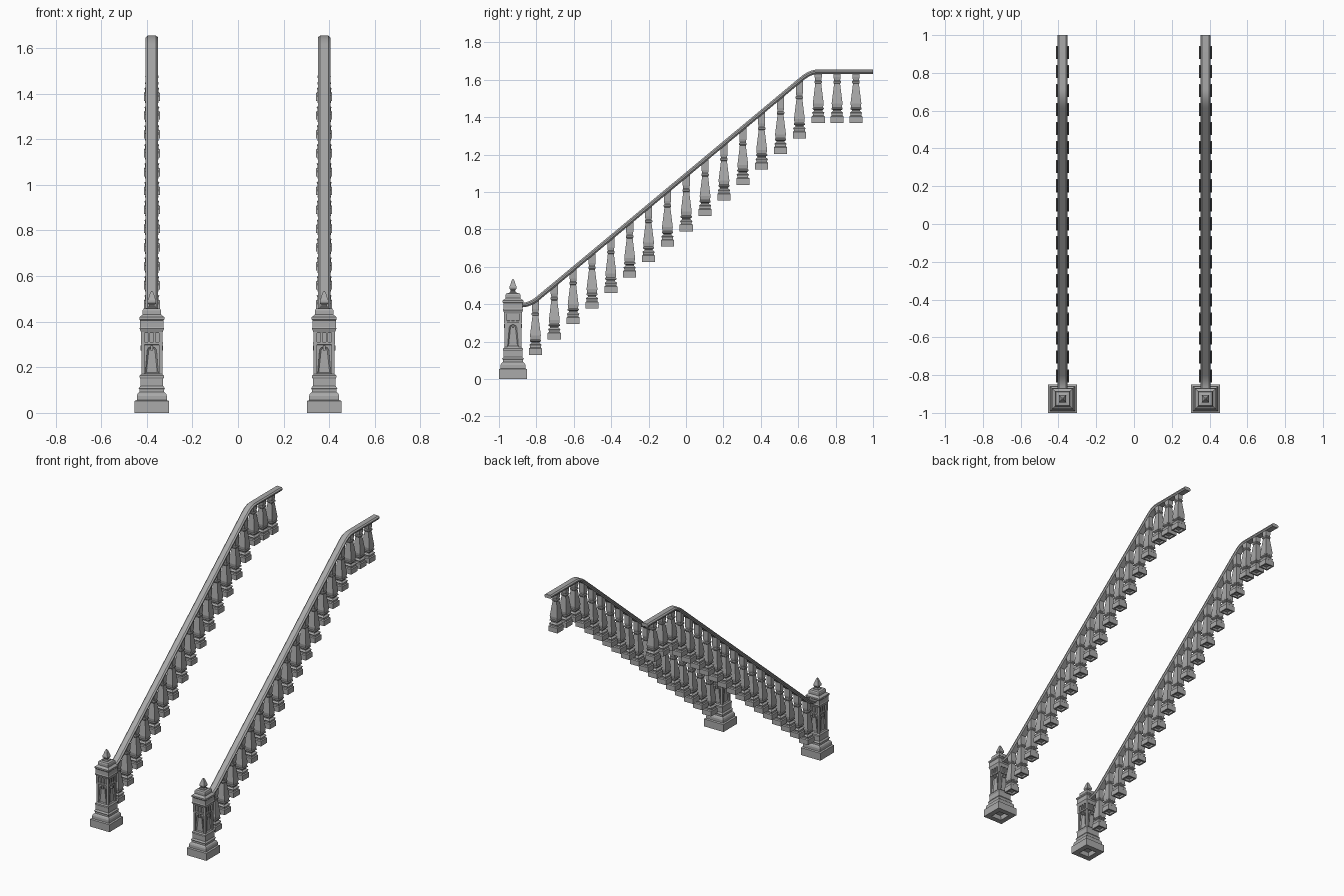
import bpy, bmesh, math
from mathutils import Matrix, Vector

cube = bpy.data.objects.get("Cube")
if cube:
    bpy.data.objects.remove(cube)

SIDE_X = 0.378      # distance of each railing from the middle
POST_Y = -0.925
LOW_Z, HIGH_Z = 0.395, 1.643
LOW_Y, HIGH_Y = -0.835, 0.665

stone = bpy.data.materials.new("grey stone")
stone.use_nodes = True
grey = (0.4, 0.4, 0.4, 1)
stone.diffuse_color = grey
stone.node_tree.nodes["Principled BSDF"].inputs["Base Color"].default_value = grey


def finish(name, bm, smooth=False):
    """Turn a bmesh into an object mirrored to the other railing."""
    bmesh.ops.recalc_face_normals(bm, faces=bm.faces[:])
    mesh = bpy.data.meshes.new(name)
    bm.to_mesh(mesh)
    bm.free()
    mesh.materials.append(stone)
    ob = bpy.data.objects.new(name, mesh)
    bpy.context.collection.objects.link(ob)
    mirror = ob.modifiers.new("Other side", 'MIRROR')
    mirror.use_axis[0] = True
    mirror.use_mirror_merge = False
    if smooth:
        bpy.ops.object.select_all(action='DESELECT')
        ob.select_set(True)
        bpy.context.view_layer.objects.active = ob
        bpy.ops.object.shade_smooth_by_angle(angle=math.radians(30))
    return ob


def skin(bm, rings):
    """Bridge successive vertex rings and cap both ends."""
    n = len(rings[0])
    for a, b in zip(rings, rings[1:]):
        for i in range(n):
            j = (i + 1) % n
            bm.faces.new((a[i], a[j], b[j], b[i]))
    bm.faces.new(rings[0])
    bm.faces.new(rings[-1])


def square_turning(bm, profile, y, z=0.0, x=SIDE_X):
    """Square-plan moulding from (half width, height) pairs; returns the top ring."""
    rings = []
    for h, level in profile:
        rings.append([bm.verts.new((x + sx * h, y + sy * h, z + level))
                      for sx, sy in ((-1, -1), (1, -1), (1, 1), (-1, 1))])
    skin(bm, rings)
    return rings[-1]


def box(bm, center, size, turn=Matrix()):
    mat = turn @ Matrix.Translation(center) @ Matrix.Diagonal((*size, 1))
    bmesh.ops.create_cube(bm, size=1, matrix=mat)


def bend(a, corner, b, steps=8):
    a, corner, b = Vector(a), Vector(corner), Vector(b)
    return [a * (1 - t) ** 2 + corner * 2 * t * (1 - t) + b * t * t
            for t in (i / steps for i in range(steps + 1))]


# Handrail path in the y-z plane
slope = (HIGH_Z - LOW_Z) / (HIGH_Y - LOW_Y)
reach = 0.045
path = bend((LOW_Y - reach, LOW_Z), (LOW_Y, LOW_Z),
            (LOW_Y + reach, LOW_Z + reach * slope))
path += bend((HIGH_Y - reach, HIGH_Z - reach * slope), (HIGH_Y, HIGH_Z),
             (HIGH_Y + reach, HIGH_Z))
path.append(Vector((1.0, HIGH_Z)))


def rail_height(y):
    for a, b in zip(path, path[1:]):
        if a.x <= y <= b.x:
            return a.y + (b.y - a.y) * (y - a.x) / (b.x - a.x)
    return LOW_Z


# Handrail swept along the path
section = [(-0.018, 0.012), (-0.027, 0.004), (-0.027, -0.004), (-0.02, -0.012)]
section += [(-x, n) for x, n in reversed(section)]
bm = bmesh.new()
rings = []
for i, p in enumerate(path):
    d = (path[min(i + 1, len(path) - 1)] - path[max(i - 1, 0)]).normalized()
    rings.append([bm.verts.new((SIDE_X + x, p.x - d.y * n, p.y + d.x * n))
                  for x, n in section])
skin(bm, rings)
finish("handrail", bm, smooth=True)

# Balusters, one per step, with tops cut to follow the rail
baluster = [(0.02, 0.012), (0.024, 0), (0.035, 0), (0.035, 0.035), (0.029, 0.04),
            (0.029, 0.047), (0.033, 0.055), (0.022, 0.064), (0.022, 0.069),
            (0.03, 0.074), (0.03, 0.08), (0.026, 0.084), (0.029, 0.105),
            (0.016, 0.21), (0.02, 0.215), (0.02, 0.223), (0.016, 0.228),
            (0.019, 0.245), (0.019, 0.25)]
bm = bmesh.new()
for i in range(18):
    y = -0.805 + 0.1008 * i
    top = square_turning(bm, baluster, y, 0.128 + 0.0827 * min(i, 15))
    for v in top:
        v.co.z = rail_height(v.co.y) - 0.006
finish("balusters", bm)

# Newel post: stepped base, shaft core and frieze
bm = bmesh.new()
square_turning(bm, [(0.035, 0.03), (0.04, 0), (0.076, 0), (0.076, 0.052),
                    (0.066, 0.056), (0.066, 0.075), (0.062, 0.085), (0.054, 0.092),
                    (0.054, 0.102), (0.058, 0.108), (0.05, 0.118), (0.05, 0.15),
                    (0.053, 0.155), (0.053, 0.163), (0.046, 0.17)], POST_Y)
finish("newel_base", bm)

bm = bmesh.new()
square_turning(bm, [(0.038, 0.165), (0.038, 0.365)], POST_Y)
square_turning(bm, [(0.038, 0.298), (0.048, 0.3), (0.048, 0.31), (0.038, 0.312)], POST_Y)
finish("newel_shaft", bm)

# Newel cap and its bud-shaped finial
bm = bmesh.new()
square_turning(bm, [(0.046, 0.35), (0.05, 0.36), (0.054, 0.37), (0.051, 0.376),
                    (0.051, 0.405), (0.055, 0.41), (0.055, 0.42), (0.044, 0.428),
                    (0.04, 0.432), (0.04, 0.45), (0.036, 0.457), (0.02, 0.46)], POST_Y)
finish("newel_cap", bm)

bm = bmesh.new()
square_turning(bm, [(0.02, 0.455), (0.02, 0.464), (0.012, 0.468), (0.012, 0.474),
                    (0.019, 0.482), (0.019, 0.492), (0.013, 0.508),
                    (0.009, 0.522), (0.003, 0.535)], POST_Y)
finish("newel_finial", bm)

# Corner pilasters, frieze blocks and arched panels on each face of the post
pilasters, blocks, panels = bmesh.new(), bmesh.new(), bmesh.new()
place = Matrix.Translation((SIDE_X, POST_Y, 0))
arch = [(-0.029, 0.172), (0.029, 0.172)]
arch += [(0.021 * math.cos(math.pi * k / 8), 0.27 + 0.021 * math.sin(math.pi * k / 8))
         for k in range(9)]
for quarter in range(4):
    turn = place @ Matrix.Rotation(quarter * math.pi / 2, 4, 'Z')
    box(pilasters, (0.039, -0.039, 0.235), (0.014, 0.014, 0.13), turn)
    box(pilasters, (0.04, -0.04, 0.332), (0.015, 0.015, 0.044), turn)
    for x in (-0.012, 0.012):
        box(blocks, (x, -0.04, 0.332), (0.008, 0.012, 0.044), turn)
    box(blocks, (0, -0.043, 0.284), (0.012, 0.012, 0.022), turn)    # keystone
    back = [panels.verts.new(turn @ Vector((x, -0.036, z))) for x, z in arch]
    front = [panels.verts.new(turn @ Vector((x, -0.045, z))) for x, z in arch]
    skin(panels, [back, front])
    panels.faces.ensure_lookup_table()
    face = panels.faces[-1]
    panels.normal_update()
    bmesh.ops.inset_region(panels, faces=[face], thickness=0.007, depth=0)
    inward = turn.to_3x3() @ Vector((0, 0.006, 0))
    bmesh.ops.translate(panels, verts=face.verts[:], vec=inward)
finish("newel_pilasters", pilasters)
finish("newel_frieze_blocks", blocks)
finish("newel_arched_panels", panels)
